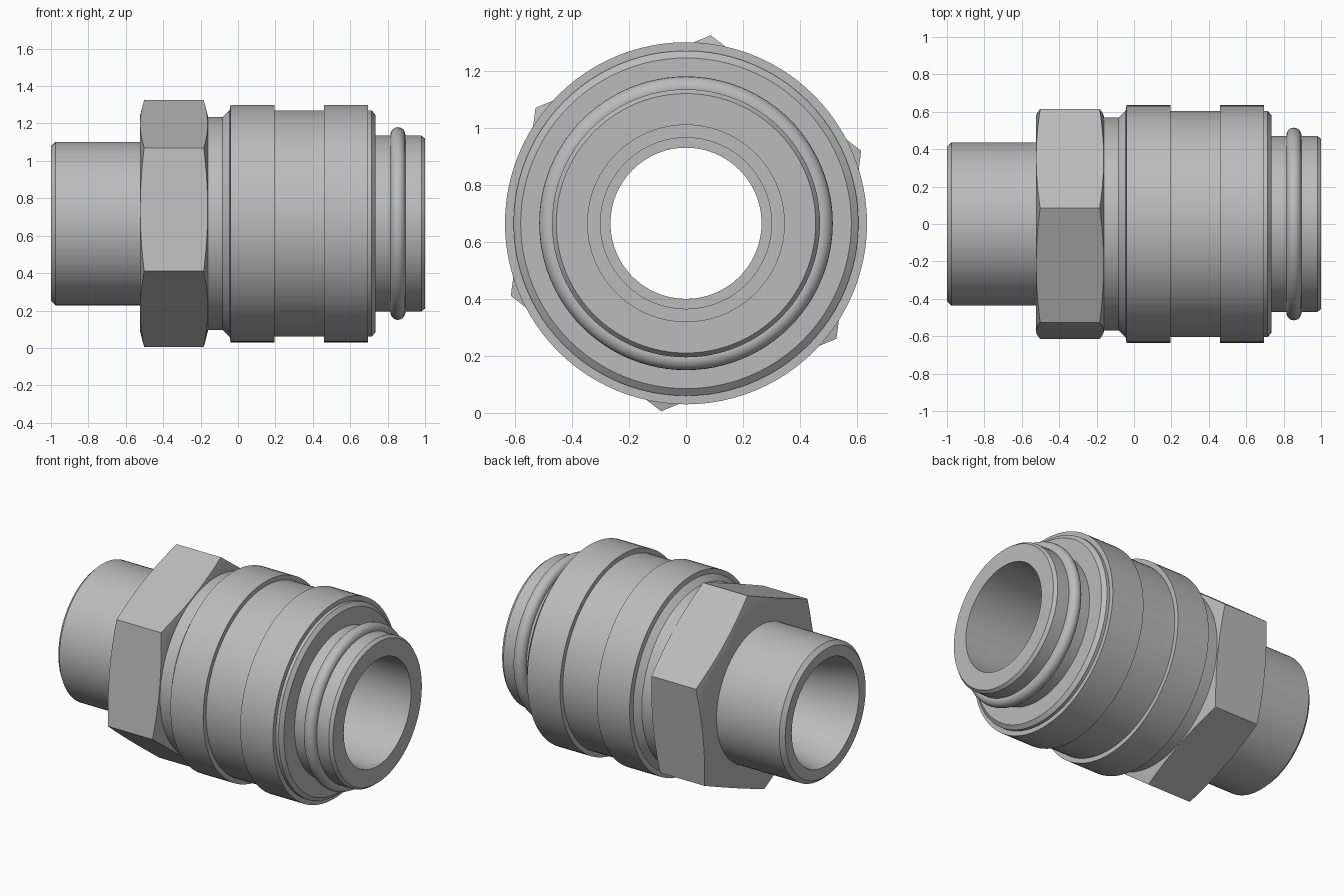
import bpy, bmesh, math

if "Cube" in bpy.data.objects:
    bpy.data.objects.remove(bpy.data.objects["Cube"])

AXIS_Z = 0.665   # height of the fitting's axis

metal = bpy.data.materials.new("light_grey_metal")
metal.diffuse_color = (0.5, 0.5, 0.5, 1)
metal.use_nodes = True
metal.node_tree.nodes["Principled BSDF"].inputs["Base Color"].default_value = metal.diffuse_color


def ring_solid(name, rings, angle=25):
    """Join closed rings of (x, radius, angle) points into a looped solid."""
    bm = bmesh.new()
    rows = [[bm.verts.new((x, r * math.cos(a), AXIS_Z + r * math.sin(a)))
             for x, r, a in ring] for ring in rings]
    for i, row in enumerate(rows):
        nxt = rows[(i + 1) % len(rows)]
        for j in range(len(row)):
            k = (j + 1) % len(row)
            bm.faces.new((row[j], row[k], nxt[k], nxt[j]))
    bmesh.ops.recalc_face_normals(bm, faces=bm.faces)
    mesh = bpy.data.meshes.new(name)
    bm.to_mesh(mesh)
    bm.free()
    mesh.materials.append(metal)
    ob = bpy.data.objects.new(name, mesh)
    bpy.context.collection.objects.link(ob)
    bpy.ops.object.select_all(action='DESELECT')
    ob.select_set(True)
    bpy.context.view_layer.objects.active = ob
    bpy.ops.object.shade_smooth_by_angle(angle=math.radians(angle))
    return ob


def lathe(name, profile, n=96, angle=25):
    """Revolve a closed (x, radius) profile around the axis."""
    return ring_solid(name, [[(x, r, math.tau * j / n) for j in range(n)]
                             for x, r in profile], angle)


# Tail tube with coned mouth, stepped bore and nose
lathe("core_tube", [
    (-1, 0.345), (-1, 0.412), (-0.975, 0.437), (-0.34, 0.437), (-0.34, 0.47),
    (0.98, 0.47), (1, 0.455), (1, 0.345), (0.5, 0.345), (0.5, 0.30),
    (0.4, 0.30), (0.4, 0.265), (-0.62, 0.265)], angle=10)

# Outer sleeve with neck and two raised bands
lathe("sleeve", [
    (-0.2, 0.46), (-0.2, 0.57), (-0.082, 0.57), (-0.045, 0.605),
    (-0.04, 0.635), (0.195, 0.635), (0.195, 0.605), (0.46, 0.605),
    (0.46, 0.635), (0.695, 0.635), (0.695, 0.605), (0.715, 0.605),
    (0.735, 0.58), (0.735, 0.46)])

# Sealing ring on the nose
lathe("seal_ring", [(0.855 + 0.04 * math.cos(math.tau * i / 20),
                     0.475 + 0.04 * math.sin(math.tau * i / 20))
                    for i in range(20)], angle=40)

# Hex nut, its corners cut back by a cone at both ends
X0, X1, APOTHEM, TILT = -0.525, -0.16, 0.576, math.radians(22.5)
PER_SIDE = 16
hex_points = []
for j in range(6 * PER_SIDE):
    a = (j % PER_SIDE) / PER_SIDE * math.pi / 3
    r = APOTHEM / math.cos(a - math.pi / 6)
    hex_points.append((r, TILT + j // PER_SIDE * math.pi / 3 + a))


def cut(r):
    return 0.002 + (r - APOTHEM) * 0.24


ring_solid("hex_nut", [
    [(X0, 0.43, a) for r, a in hex_points],
    [(X0, APOTHEM - 0.004, a) for r, a in hex_points],
    [(X0 + cut(r), r, a) for r, a in hex_points],
    [(X1 - cut(r), r, a) for r, a in hex_points],
    [(X1, APOTHEM - 0.004, a) for r, a in hex_points],
    [(X1, 0.43, a) for r, a in hex_points]])
